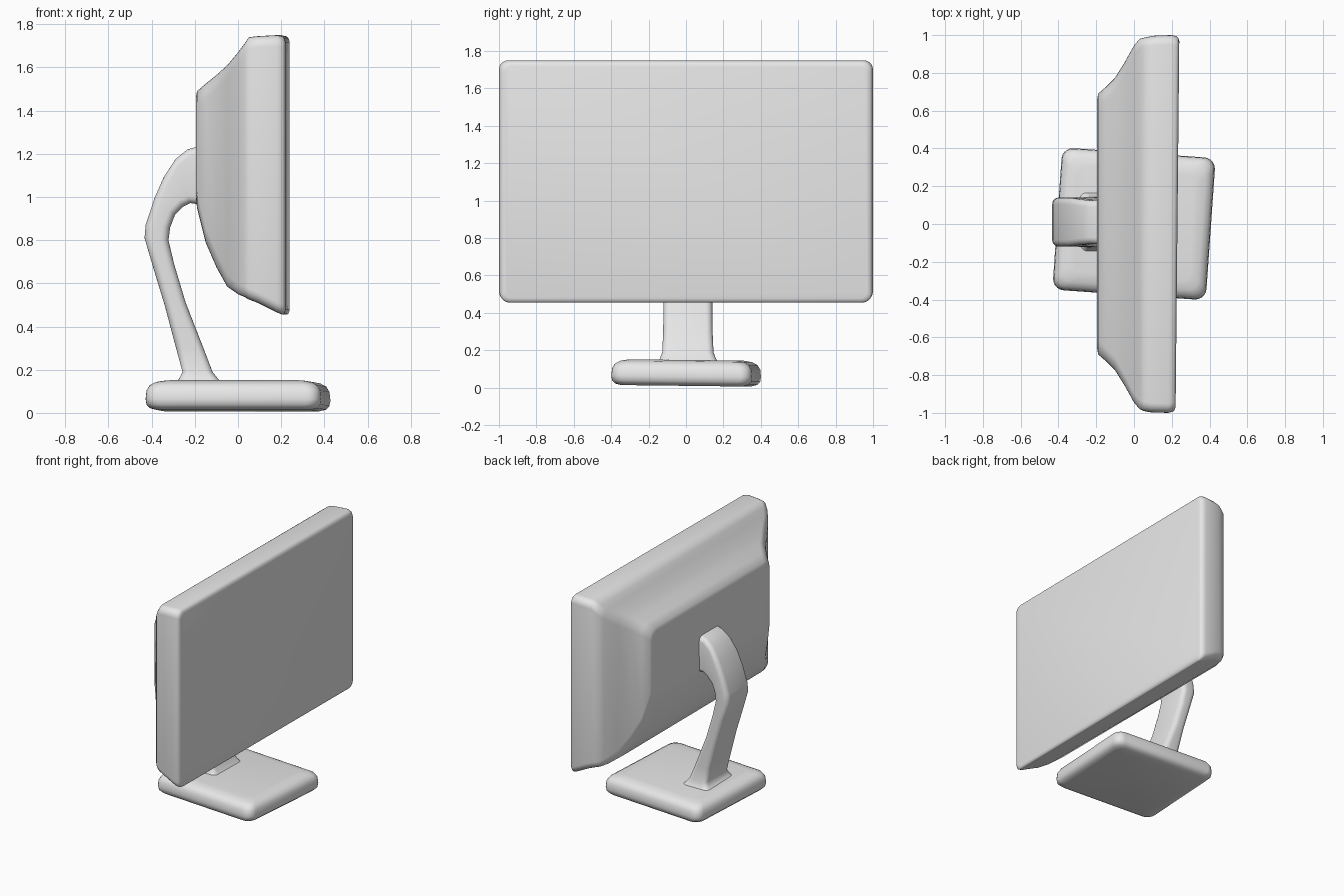
import bpy, bmesh, math
from mathutils import Vector

cube = bpy.data.objects.get("Cube")
if cube:
    bpy.data.objects.remove(cube, do_unlink=True)

grey = bpy.data.materials.new("light_grey")
grey.use_nodes = True
grey.diffuse_color = (0.8, 0.8, 0.8, 1)
grey.node_tree.nodes["Principled BSDF"].inputs["Base Color"].default_value = (0.8, 0.8, 0.8, 1)

X, Y, Z = Vector((1, 0, 0)), Vector((0, 1, 0)), Vector((0, 0, 1))
STEPS = 5


def ring(center, a, b, half_a, half_b, radius):
    """Rounded rectangle around center, spanned by unit directions a and b."""
    points = []
    for i, (sa, sb) in enumerate([(1, 1), (-1, 1), (-1, -1), (1, -1)]):
        corner = center + a * sa * (half_a - radius) + b * sb * (half_b - radius)
        for k in range(STEPS + 1):
            t = math.pi / 2 * (i + k / STEPS)
            points.append(corner + radius * (a * math.cos(t) + b * math.sin(t)))
    return points


def loft(name, rings):
    """Skin a row of rings and close both ends."""
    bm = bmesh.new()
    rows = [[bm.verts.new(p) for p in r] for r in rings]
    n = len(rows[0])
    for r, s in zip(rows, rows[1:]):
        for i in range(n):
            j = (i + 1) % n
            bm.faces.new((r[i], r[j], s[j], s[i]))
    bm.faces.new(rows[0])
    bm.faces.new(rows[-1])
    bmesh.ops.recalc_face_normals(bm, faces=bm.faces)
    mesh = bpy.data.meshes.new(name)
    bm.to_mesh(mesh)
    bm.free()
    mesh.materials.append(grey)
    obj = bpy.data.objects.new(name, mesh)
    bpy.context.collection.objects.link(obj)
    bpy.ops.object.select_all(action='DESELECT')
    obj.select_set(True)
    bpy.context.view_layer.objects.active = obj
    bpy.ops.object.shade_smooth_by_angle(angle=math.radians(50))
    return obj


# Display housing: depth, half width, bottom, top, corner radius
housing = [
    (-0.195, 0.66, 1.00, 1.46, 0.06),
    (-0.19, 0.69, 0.95, 1.49, 0.07),
    (-0.15, 0.725, 0.79, 1.525, 0.07),
    (-0.10, 0.775, 0.675, 1.565, 0.07),
    (-0.05, 0.855, 0.585, 1.61, 0.06),
    (0.00, 0.945, 0.55, 1.67, 0.05),
    (0.03, 0.98, 0.537, 1.71, 0.05),
    (0.06, 0.99, 0.525, 1.74, 0.05),
    (0.10, 0.997, 0.51, 1.745, 0.05),
    (0.19, 1.0, 0.465, 1.75, 0.05),
    (0.215, 0.994, 0.455, 1.744, 0.05),
    (0.225, 0.985, 0.46, 1.735, 0.045),
    (0.23, 0.968, 0.477, 1.718, 0.035),
]
display = loft("display_housing", [
    ring(Vector((x, 0, (lo + hi) / 2)), Y, Z, w, (hi - lo) / 2, r)
    for x, w, lo, hi, r in housing])
# The screen side sits very slightly turned
for v in display.data.vertices:
    if v.co.x > 0.05:
        v.co.x += 0.01 * v.co.y

# Stand foot: height and inset from the full outline
foot_steps = [(0.01, 0.05), (0.018, 0.02), (0.035, 0.004), (0.06, 0),
              (0.10, 0.004), (0.125, 0.018), (0.14, 0.045), (0.148, 0.09)]
foot = loft("stand_foot", [
    ring(Vector((0, 0, z)), X, Y, 0.407 - d, 0.377 - d, 0.06)
    for z, d in foot_steps])
foot.rotation_euler = (-0.012, 0, math.radians(-4))

# Curved arm: rear edge and front edge as x, z pairs, then half width
arm_steps = [
    ((-0.31, 0.13), (-0.07, 0.13), 0.165),
    ((-0.275, 0.155), (-0.09, 0.155), 0.15),
    ((-0.257, 0.19), (-0.118, 0.19), 0.137),
    ((-0.287, 0.30), (-0.16, 0.30), 0.132),
    ((-0.34, 0.50), (-0.242, 0.51), 0.13),
    ((-0.395, 0.68), (-0.296, 0.69), 0.13),
    ((-0.433, 0.81), (-0.322, 0.80), 0.13),
    ((-0.428, 0.87), (-0.314, 0.86), 0.13),
    ((-0.387, 0.995), (-0.292, 0.917), 0.13),
    ((-0.345, 1.09), (-0.255, 0.955), 0.128),
    ((-0.29, 1.175), (-0.22, 0.972), 0.12),
    ((-0.235, 1.22), (-0.195, 0.968), 0.115),
    ((-0.15, 1.245), (-0.15, 0.95), 0.12),
]
rings = []
for (x0, z0), (x1, z1), half in arm_steps:
    rear, front = Vector((x0, 0.01, z0)), Vector((x1, 0.01, z1))
    across = front - rear
    rings.append(ring((rear + front) / 2, across.normalized(), Y,
                      across.length / 2, half, 0.035))
loft("stand_arm", rings)
